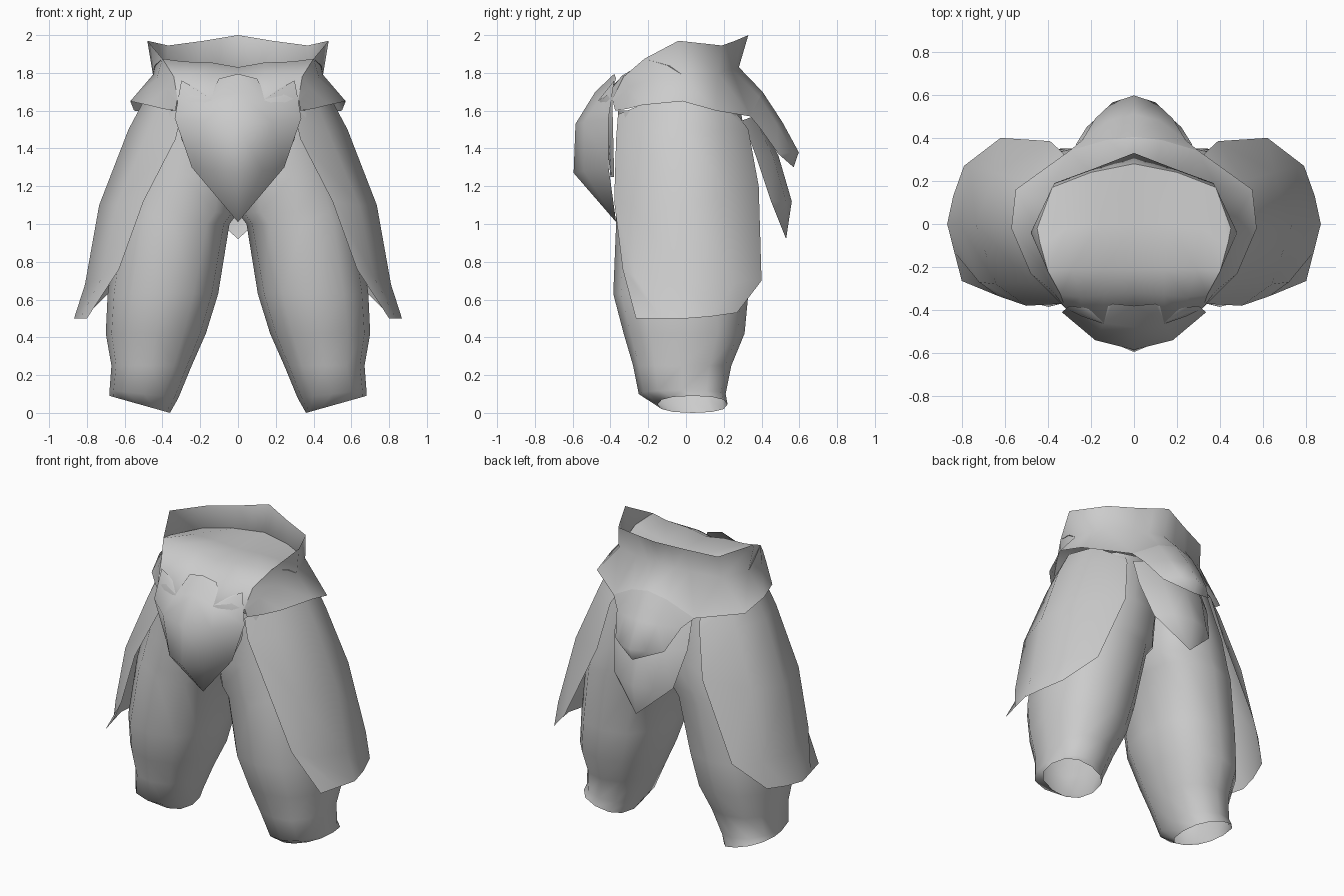
import bpy, bmesh, math
from mathutils import Vector

grey = bpy.data.materials.new("plain grey")
grey.diffuse_color = (0.6, 0.6, 0.6, 1)


def finish(name, bm, mirror_merge=True, angle=60):
    """Turn a half mesh into a smooth mirrored object."""
    me = bpy.data.meshes.new(name)
    bm.to_mesh(me)
    bm.free()
    me.materials.append(grey)
    for p in me.polygons:
        p.use_smooth = True
    me.set_sharp_from_angle(angle=math.radians(angle))
    ob = bpy.data.objects.new(name, me)
    bpy.context.collection.objects.link(ob)
    mod = ob.modifiers.new("mirror", 'MIRROR')
    mod.use_mirror_merge = mirror_merge
    mod.merge_threshold = 0.001
    return ob


def sheet(name, rows, centre, angle=60):
    """Open plate from rows of points, facing away from centre."""
    bm = bmesh.new()
    grid = [[bm.verts.new(p) for p in r] for r in rows]
    for a, b in zip(grid, grid[1:]):
        for i in range(len(a) - 1):
            bm.faces.new((a[i], a[i + 1], b[i + 1], b[i]))
    bmesh.ops.remove_doubles(bm, verts=bm.verts[:], dist=0.0005)
    bm.normal_update()
    c = Vector(centre)
    if sum(f.normal.dot(f.calc_center_median() - c) for f in bm.faces) < 0:
        bmesh.ops.reverse_faces(bm, faces=bm.faces[:])
    return finish(name, bm, angle=angle)


# Legs: open tubes (z inner, z outer, x inner, x outer, y front, y back, inner roundness)
sections = [
    (0.00, 0.09, 0.36, 0.68, -0.15, 0.22, .85),
    (0.08, 0.12, 0.315, 0.68, -0.25, 0.21, .85),
    (0.25, 0.25, 0.245, 0.67, -0.28, 0.24, .85),
    (0.42, 0.42, 0.17, 0.70, -0.33, 0.31, .85),
    (0.63, 0.63, 0.105, 0.69, -0.385, 0.33, .85),
    (1.00, 1.00, 0.045, 0.64, -0.37, 0.35, .75),
    (1.06, 1.07, 0.00, 0.625, -0.37, 0.35, .7),
    (1.25, 1.25, 0.00, 0.565, -0.365, 0.35, .6),
    (1.60, 1.60, 0.00, 0.45, -0.36, 0.29, .6),
]
N = 12
bm = bmesh.new()
rings = []
for za, zb, x0, x1, y0, y1, e in sections:
    ring = []
    for i in range(N):
        a = 2 * math.pi * i / N
        c, s = math.cos(a), math.sin(a)
        p = 0.85 if c > 0 else e
        u, v = [math.copysign(abs(t) ** p, t) for t in (c, s)]
        x = (x0 + x1) / 2 + u * (x1 - x0) / 2
        y = (y0 + y1) / 2 + v * (y1 - y0) / 2
        ring.append(bm.verts.new((x, y, za + (zb - za) * (u + 1) / 2)))
    rings.append(ring)
for a, b in zip(rings, rings[1:]):
    for i in range(N):
        j = (i + 1) % N
        bm.faces.new((a[i], a[j], b[j], b[i]))
finish("legs", bm, mirror_merge=False, angle=60)

# Side flaps, front edge to back edge
sheet("side_flaps", [
    [(.30, -.36, 1.58), (.42, -.24, 1.63), (.50, -.02, 1.65), (.46, .17, 1.63), (.30, .28, 1.57)],
    [(.33, -.37, 1.45), (.48, -.27, 1.48), (.58, -.02, 1.50), (.51, .20, 1.50), (.33, .33, 1.50)],
    [(.50, -.38, 1.12), (.64, -.28, 1.10), (.735, 0, 1.10), (.65, .24, 1.15), (.39, .385, 1.20)],
    [(.63, -.335, .76), (.72, -.27, .72), (.81, 0, .68), (.76, .27, .70), (.62, .40, .70)],
    [(.80, -.265, .50), (.835, -.13, .50), (.868, 0, .50), (.84, .13, .51), (.79, .27, .53)],
], (.3, 0, 1.1))

# Waist band: raised rim, narrow waist, flared hem, front fold to back
rim = [(.32, -.39, 1.66), (.34, -.33, 1.78), (.40, -.22, 1.875), (.48, -.04, 1.97),
       (.37, .19, 1.945), (.18, .26, 1.97), (.09, .295, 1.985), (0, .33, 2.0)]
waist = [(.325, -.385, 1.64), (.38, -.31, 1.72), (.43, -.19, 1.77), (.45, -.02, 1.79),
         (.38, .17, 1.80), (.20, .24, 1.82), (.10, .26, 1.825), (0, .28, 1.83)]
hem = [(.33, -.375, 1.60), (.40, -.31, 1.61), (.48, -.23, 1.63), (.57, -.02, 1.65),
       (.55, .16, 1.60), (.30, .34, 1.57), (.13, .39, 1.67), (0, .405, 1.70)]
sheet("waist_band", [rim, waist, hem], (0, 0, 1.75), angle=80)

# Belly: inner top surface rolling over and down behind the front plate
sheet("belly", [
    [(0, .28, 1.83), (.20, .24, 1.82), (.38, .17, 1.80), (.45, -.02, 1.79)],
    [(0, 0, 1.83), (.16, 0, 1.84), (.31, -.02, 1.85), (.44, -.10, 1.84)],
    [(0, -.21, 1.83), (.14, -.21, 1.855), (.29, -.21, 1.86), (.40, -.22, 1.875)],
    [(0, -.32, 1.77), (.14, -.33, 1.79), (.25, -.34, 1.785), (.34, -.33, 1.78)],
    [(0, -.43, 1.66), (.14, -.465, 1.655), (.24, -.43, 1.67), (.32, -.39, 1.66)],
    [(0, -.42, 1.45), (.12, -.42, 1.45), (.21, -.41, 1.45), (.30, -.385, 1.45)],
    [(0, -.40, 1.25), (.08, -.40, 1.25), (.14, -.395, 1.25), (.20, -.38, 1.25)],
], (0, 0, 1.4), angle=80)

# Bulging front plate with raised corners
sheet("front_plate", [
    [(0, -.38, 1.795), (.10, -.37, 1.77), (.15, -.40, 1.68)],
    [(0, -.48, 1.70), (.14, -.46, 1.66), (.30, -.38, 1.76)],
    [(0, -.585, 1.53), (.18, -.54, 1.54), (.335, -.41, 1.56)],
    [(0, -.595, 1.27), (.13, -.54, 1.28), (.245, -.41, 1.30)],
    [(0, -.37, 1.01)] * 3,
], (0, -.2, 1.45), angle=80)

# Back tails, upper over lower
sheet("upper_tail", [
    [(0, .405, 1.70), (.13, .39, 1.67), (.30, .34, 1.57)],
    [(0, .51, 1.54), (.12, .48, 1.53), (.24, .39, 1.51)],
    [(0, .597, 1.38), (.10, .565, 1.38), (.18, .49, 1.37)],
    [(0, .57, 1.30)] * 3,
], (0, 0, 1.4))
sheet("lower_tail", [
    [(0, .38, 1.58), (.14, .36, 1.57), (.26, .30, 1.55)],
    [(0, .49, 1.36), (.15, .46, 1.36), (.27, .37, 1.36)],
    [(0, .56, 1.12), (.13, .53, 1.12), (.22, .45, 1.12)],
    [(0, .53, .92)] * 3,
], (0, 0, 1.3))
